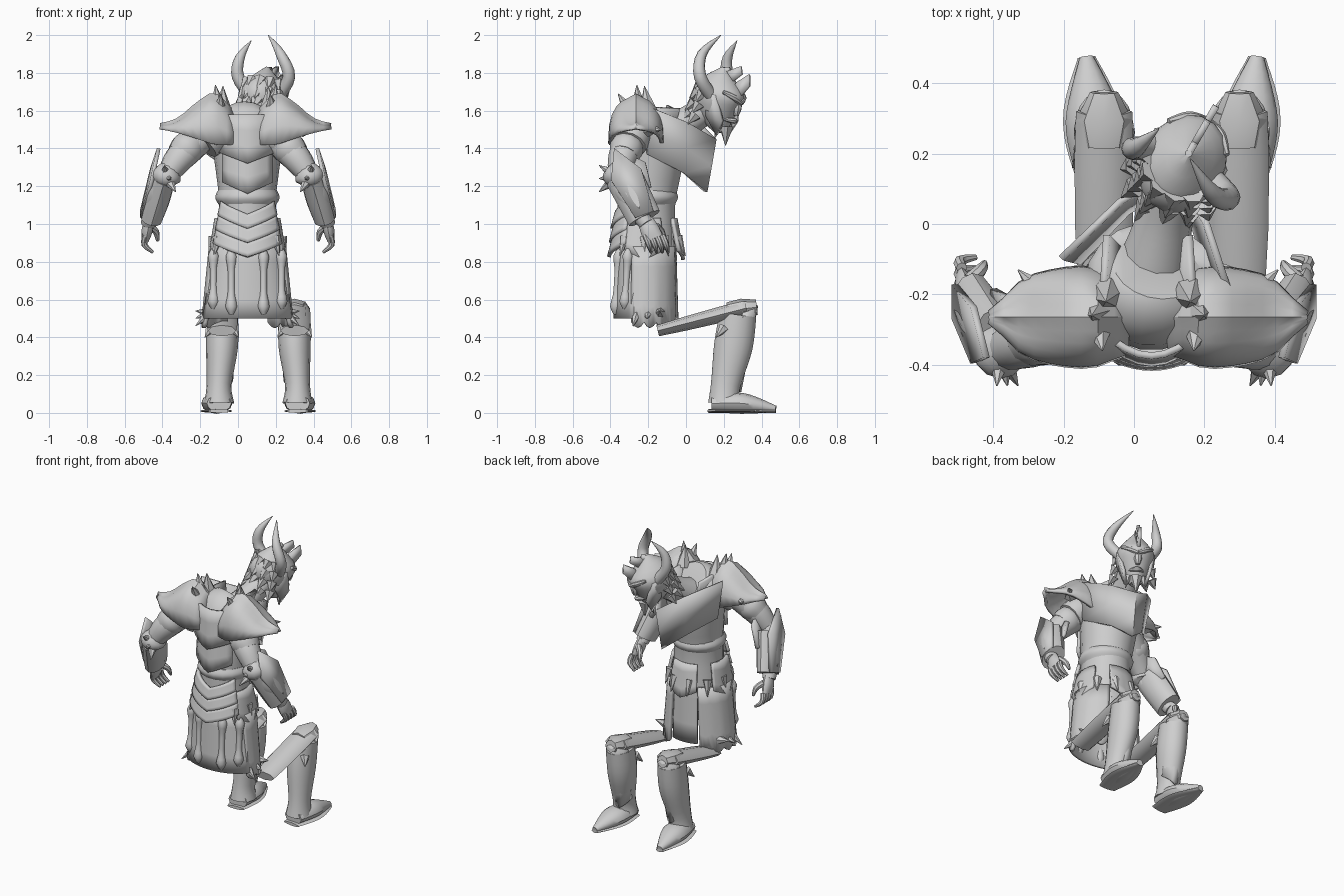
import bpy, math
from math import sin, cos, pi, radians
from mathutils import Vector, Matrix

cube = bpy.data.objects.get("Cube")
if cube:
    bpy.data.objects.remove(cube, do_unlink=True)

grey = bpy.data.materials.new("plain grey")
grey.use_nodes = True
grey.diffuse_color = (.62, .62, .62, 1)
grey.node_tree.nodes["Principled BSDF"].inputs["Base Color"].default_value = grey.diffuse_color


def make(name, verts, faces, thickness=None):
    mesh = bpy.data.meshes.new(name)
    mesh.from_pydata([tuple(v) for v in verts], [], faces)
    mesh.materials.append(grey)
    part = bpy.data.objects.new(name, mesh)
    bpy.context.scene.collection.objects.link(part)
    bpy.ops.object.select_all(action='DESELECT')
    bpy.context.view_layer.objects.active = part
    part.select_set(True)
    bpy.ops.object.mode_set(mode='EDIT')
    bpy.ops.mesh.select_all(action='SELECT')
    bpy.ops.mesh.normals_make_consistent(inside=False)
    bpy.ops.object.mode_set(mode='OBJECT')
    if thickness:
        solid = part.modifiers.new("thickness", 'SOLIDIFY')
        solid.thickness = thickness
        solid.offset = 0
    bpy.ops.object.shade_smooth_by_angle(angle=radians(40))


def sample(values, t):
    """Point at fraction t of a smooth curve through the values."""
    last = len(values) - 1
    i = min(int(t * last), last - 1)
    before, start, end, after = (values[min(max(k, 0), last)] for k in (i - 1, i, i + 1, i + 2))
    t = t * last - i
    blend = start + (end - start) * (3 - 2 * t) * t * t
    return blend + (end - before) / 2 * t * (1 - t) ** 2 - (after - start) / 2 * t * t * (1 - t)


def tube(name, path, radii, sides=12, rings=12, axis=(1, 0, 0)):
    """Loft of ellipses along a path; the first radius lies along the axis."""
    path = [Vector(p) for p in path]
    radii = [Vector(r) if isinstance(r, tuple) else Vector((r, r)) for r in radii]
    centres = [sample(path, i / rings) for i in range(rings + 1)]
    verts = []
    for i, centre in enumerate(centres):
        along = (centres[min(i + 1, rings)] - centres[max(i - 1, 0)]).normalized()
        across = Vector(axis)
        across = (across - along * across.dot(along)).normalized()
        other = along.cross(across)
        radius = sample(radii, i / rings)
        for k in range(sides):
            w = 2 * pi * k / sides
            verts.append(centre + across * cos(w) * radius.x + other * sin(w) * radius.y)
    faces = [(i * sides + k, i * sides + (k + 1) % sides, (i + 1) * sides + (k + 1) % sides, (i + 1) * sides + k)
             for i in range(rings) for k in range(sides)]
    make(name, verts, faces + [tuple(range(sides)), tuple(range(rings * sides, len(verts)))])


def spike(name, base, tip, radius):
    tube(name, [base, tip], [radius, .002], sides=6, rings=2, axis=(.3, .9, .2))


def shell(name, surface, columns, rows, thickness=.02):
    verts = [surface(i / columns, j / rows) for j in range(rows + 1) for i in range(columns + 1)]
    w = columns + 1
    faces = [(j * w + i, j * w + i + 1, j * w + i + 1 + w, j * w + i + w) for j in range(rows) for i in range(columns)]
    make(name, verts, faces, thickness)


def leaf(name, base, tip, side):
    """Flat pointed plate, widest just past its middle."""
    base, tip, side = Vector(base), Vector(tip), Vector(side)
    middle = base.lerp(tip, .6)
    outline = [base - side * .6, base + side * .6, middle + side, tip, middle - side]
    make(name, outline, [range(len(outline))], .02)


def point(u):
    """Rises from 0 at both edges to 1 in the middle."""
    return 1 - abs(2 * u - 1)


def hip_panel(name, start, sweep, top, bottom, upper, lower, dip_top=lambda u: 0, dip=lambda u: 0):
    """Curved panel round the hips; upper and lower give its two radii."""
    upper, lower = Vector(upper), Vector(lower)

    def surface(u, v):
        angle, radius = radians(start + sweep * u), upper.lerp(lower, v)
        z = (top - dip_top(u)) * (1 - v) + (bottom - dip(u)) * v
        return (.05 + radius.x * cos(angle), -.22 + radius.y * sin(angle), z)
    shell(name, surface, 16, 4)


# Torso, sash and neck
tube("torso", [(.05, -.2, .8), (.05, -.21, 1.1), (.05, -.19, 1.3), (.05, -.17, 1.5), (.06, -.13, 1.56)],
     [(.17, .155), (.15, .155), (.17, .17), (.19, .18), .12], sides=18)
tube("waist_sash", [(.05, -.21, 1.1), (.05, -.21, 1.18)], [.15, .17, .155], sides=18)
tube("neck", [(.06, -.1, 1.48), (.09, .02, 1.55), (.13, .14, 1.63)], [.1, .08, .075])

# Ridged chest plate, turned a little toward the left
turn = Matrix.Translation((.05, -.1, 0)) @ Matrix.Rotation(radians(-14), 4, 'Z')


def chest(u, v):
    side = 2 * u - 1
    out = abs(side)
    top, low = 1.45 + .18 * out, 1.17 + .2 * out
    return turn @ Vector((side * (.25 - .05 * v), .26 - .32 * out ** 1.4 - .05 * v * (1 - out), top + (low - top) * v))


shell("chest_plate", chest, 4, 2)

# Layered back plates with pointed lower edges
for top, width in ((1.58, .15), (1.42, .13)):
    shell("back_plate", lambda u, v: (.05 + width * (2 * u - 1), -.3 - width / 2 * sin(pi * u) - .02 * v,
          top - .2 * v - .06 * v * point(u)), 8, 3)


# Pauldrons: arched sections running out to a point
def pauldron(s):
    sections = [Vector(q) for q in ((.1, 1.42, 1.57), (.135, 1.42, 1.67), (.13, 1.45, 1.62), (.1, 1.48, 1.54), (.01, 1.5, 1.51))]

    def at(x, y, z):
        return (.04 + s * x, y, z)

    def surface(u, v):
        half, low, top = sample(sections, v)
        ridge = .015 if u == .5 else 0
        return at(.06 + .39 * v, -.265 - half * cos(pi * u), low + (top - low) * sin(pi * u) ** .7 + ridge)
    shell("pauldron", surface, 12, 9)
    spike("pauldron_top_horn", at(.14, -.25, 1.6), at(.16, -.26, 1.735), .05)
    spike("pauldron_rear_horn", at(.14, -.3, 1.6), at(.13, -.36, 1.69), .04)
    spike("pauldron_front_horn", at(.3, -.2, 1.5), at(.37, -.13, 1.5), .04)
    leaf("collar_guard", at(.1, -.05, 1.55), at(.1, -.37, 1.5), (s * .03, .03, .1))
    spike("collar_horn", at(.12, -.2, 1.6), at(.12, -.22, 1.73), .05)
    tube("shoulder_sleeve", [at(.12, -.26, 1.52), at(.22, -.3, 1.42)], [.08, .1, .09])


# Arms, gauntlets and hands
def arm(s):
    def at(x, y, z):
        return (s * x, y, z)
    elbow = at(.38, -.36, 1.25)
    tube("upper_arm", [at(.18, -.27, 1.47), at(.3, -.33, 1.36), elbow], [.08, .08, .055])
    tube("arm_band", [at(.23, -.3, 1.44), at(.31, -.33, 1.36)], [.075, .09, .075])
    tube("forearm", [elbow, at(.43, -.31, 1.15), at(.475, -.21, 1)], [.06, .06, .04])
    tube("gauntlet_cuff", [at(.395, -.33, 1.25), at(.46, -.22, 1.03)], [(.065, .1), (.07, .095), (.06, .09)])
    tube("elbow_ball", [at(.35, -.34, 1.33), elbow, at(.39, -.35, 1.2)], [.03, .08, .03])
    leaf("forearm_guard", at(.51, -.22, 1.05), at(.42, -.38, 1.4), (0, .08, .03))
    leaf("inner_elbow_guard", at(.4, -.22, 1.18), at(.31, -.31, 1.37), (0, .06, .03))
    for rise in (-1, 0, 1):
        spike("elbow_spike", elbow, at(.36 + .03 * rise, -.46, 1.24 + .07 * rise), .045)
    tube("palm", [at(.47, -.215, 1.02), at(.49, -.17, .92)], [(.025, .04), (.03, .05), (.02, .05)])
    for finger in range(4):
        y = -.215 + finger * .03
        tube("finger", [at(.49, y, .94), at(.495, y + .02, .89), at(.45, y + .03, .85)], [.016, .016, .008], sides=8, rings=6)
    tube("thumb", [at(.47, -.16, .99), at(.435, -.13, .96), at(.425, -.11, .91)], [.02, .018, .008], sides=8, rings=6)


# Legs: flat thigh plates, greaves and boots
def leg(x, s):
    ankle, toe = x + s * .015, x + s * .05
    tube("thigh", [(x, -.15, .435), (x, .32, .555)], [(.075, .03), (.085, .04), (.08, .045)], sides=8, rings=3)
    tube("knee_cap", [(x, .22, .54), (x, .375, .56)], [(.06, .045), (.08, .055), (.04, .04)], sides=8, rings=2)
    tube("greave", [(ankle, .2, .05), (ankle, .21, .15), (x, .25, .35), (x, .275, .52)],
         [(.08, .085), (.066, .08), (.085, .105), (.085, .1)], sides=14)
    tube("boot", [(ankle, .14, .05), (x + s * .03, .3, .05), (toe, .475, .02)], [(.065, .045), (.08, .055), (.02, .018)])
    tube("sole", [(ankle, .12, .01), (toe, .475, .01)], [(.06, .01), (.085, .01), (.025, .01)])

    def shin(u, v):
        bend = (u - .5) * 2.4
        return (x + .08 * sin(bend) * (1 - .3 * v), .26 - .06 * v + (.115 - .03 * v) * cos(bend),
                .53 - .36 * v + (.04 - .1 * v) * point(u))
    shell("shin_plate", shin, 8, 4, .015)
    for d in (-1, 1):
        spike("knee_wing", (x + d * .06, .2, .45), (x + d * .09, .16, .4), .03)


for s, x in ((-1, -.085), (1, .3)):
    pauldron(s)
    arm(s)
    leg(x, s)

# Skirt panels, belt flaps and chevron plates
hip_panel("rear_skirt", 200, 140, .9, .5, (.18, .14), (.245, .155))
for start in (-22, 118):
    hip_panel("side_skirt", start, 84, .88, .48, (.195, .175), (.235, .18), dip=lambda u: .03 * abs(sin(4 * pi * u)))
hip_panel("front_cloth", 62, 56, 1, .5, (.17, .155), (.19, .17))
chevron = lambda u: .07 * point(u)
for i in range(3):
    top, grow = 1.12 - i * .075, Vector((.015, .009)) * i
    hip_panel("rear_chevron", 212, 116, top, top - .075, grow + Vector((.16, .15)), grow + Vector((.18, .17)), chevron, chevron)
for start in (-30, 60, 150):
    hip_panel("belt_flap", start, 60, 1.03, .86, (.165, .165), (.2, .205), dip=lambda u: .05 * point(u))
for start in range(-35, 225, 35):
    c, d = cos(radians(start)), sin(radians(start))
    spike("belt_spike", (.05 + .18 * c, -.22 + .18 * d, .93), (.05 + .205 * c, -.22 + .225 * d, .83), .03)
for side in (-1, 1):
    for k in range(3):
        spike("skirt_hem_spike", (.05 + side * .2, -.26 + k * .06, .53), (.05 + side * .275, -.28 + k * .07, .46 + k * .04), .03)

# Hanging bones behind the skirt
for offset, low in ((-.18, .55), (-.085, .52), (.085, .52), (.18, .55)):
    x, y = .05 + offset, -.235 - .15 * math.sqrt(1 - (offset / .225) ** 2)
    tube("hanging_bone", [(x, y + .02, .87), (x, y, low)], [.01, .03, .02, .018, .02, .032, .01], sides=10)

# Horned helmet with face
head = Matrix.Translation((.135, .165, 1.665)) @ Matrix.Rotation(radians(-30), 4, 'Z') @ Matrix.Rotation(radians(-14), 4, 'X')
across = head.to_3x3() @ Vector((1, 0, 0))


def on_head(x, y, z):
    return head @ Vector((x, y, z))


tube("helmet", [on_head(0, .065, -.17), on_head(0, .02, -.06), on_head(0, 0, .05), on_head(0, 0, .17)],
     [.03, (.1, .12), (.113, .14), .01], sides=18, rings=14, axis=across)
for y, z, tip in ((.1, .02, .17), (.04, .1, .2), (-.03, .1, .18)):
    leaf("crest", on_head(0, y, z), on_head(0, y + .06, tip), on_head(0, .04, 0) - on_head(0, 0, 0))
tube("nose", [on_head(0, .125, .03), on_head(0, .135, -.06)], [.012, .025, .014], sides=8, axis=across)
tube("mouth", [on_head(x, .13 - abs(x), -.09) for x in (-.05, 0, .05)], [.006, .016, .006], sides=8, axis=(0, 0, 1))
spike("beard", on_head(0, .09, -.13), on_head(0, .11, -.23), .04)
for s in (-1, 1):
    tube("brow", [on_head(s * .095, .08, .055), on_head(s * .05, .125, .035), on_head(0, .15, .01)], [.01, .018, .012], sides=8, axis=(0, 0, 1))
    tube("eye", [on_head(s * .07, .1, 0), on_head(s * .025, .125, 0)], [.003, .012, .003], sides=8, axis=(0, 0, 1))
    leaf("cheek_guard", on_head(s * .11, .02, .03), on_head(s * .06, .08, -.18), on_head(0, .05, 0) - on_head(0, 0, 0))
    spike("beard_side", on_head(s * .045, .07, -.12), on_head(s * .06, .07, -.2), .025)
# Jagged mail scales at the back of the head
for row in range(4):
    for k in range(6):
        angle = radians(200 + 28 * k)
        z, r = .08 - row * .06, .1 + .008 * row
        c, d = r * cos(angle), r * sin(angle)
        spike("mail_scale", on_head(c, d, z), on_head(1.25 * c, 1.4 * d, z - .055), .035)

# Horns
horn = [.034, .033, .026, .002]
tube("left_horn", [(.21, .14, 1.67), (.27, .075, 1.78), (.225, .085, 1.9), (.16, .185, 2)], horn)
tube("right_horn", [(.07, .22, 1.68), (0, .215, 1.78), (.01, .22, 1.88), (.07, .27, 1.97)], horn)
